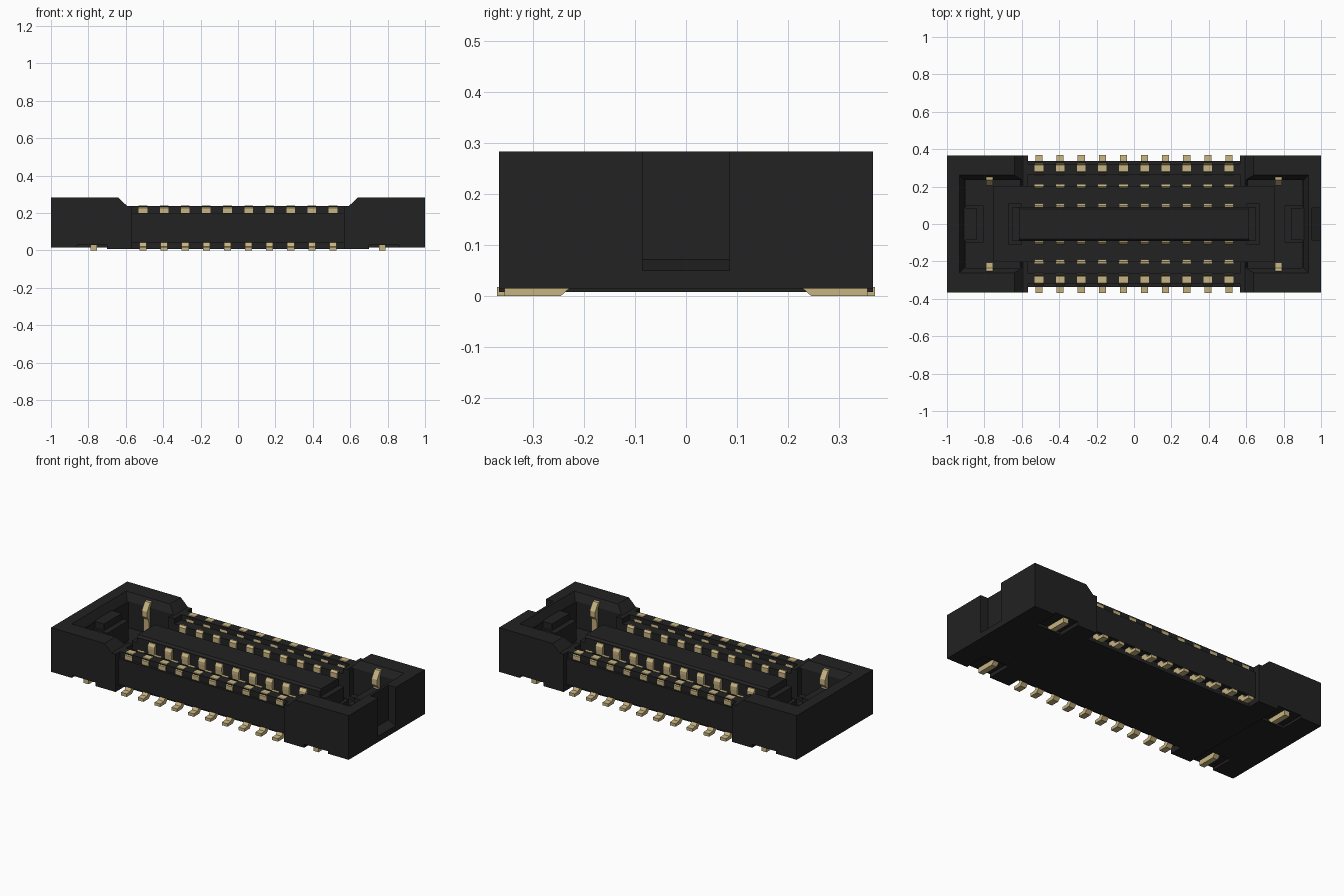
import bpy, bmesh
from mathutils import Vector

if "Cube" in bpy.data.objects:
    bpy.data.objects.remove(bpy.data.objects["Cube"], do_unlink=True)


def material(name, rgb):
    m = bpy.data.materials.new(name)
    m.use_nodes = True
    m.diffuse_color = (*rgb, 1)
    bsdf = m.node_tree.nodes["Principled BSDF"]
    bsdf.inputs["Base Color"].default_value = (*rgb, 1)
    bsdf.inputs["Roughness"].default_value = 0.6
    return m


BLACK = material("black plastic", (0.016, 0.016, 0.016))
GOLD = material("gold metal", (0.57, 0.455, 0.22))


def add_prism(bm, profile, lo, hi, axis):
    """Extrude a closed profile: axis 'x' takes (y, z), axis 'y' takes (x, z)."""
    def place(p, t):
        return Vector((t, p[0], p[1])) if axis == "x" else Vector((p[0], t, p[1]))
    a = [bm.verts.new(place(p, lo)) for p in profile]
    b = [bm.verts.new(place(p, hi)) for p in profile]
    bm.faces.new(a)
    bm.faces.new(b[::-1])
    n = len(profile)
    for i in range(n):
        j = (i + 1) % n
        bm.faces.new((a[i], b[i], b[j], a[j]))


def add_box(bm, x, y, z, taper=0.0):
    """Box from ranges; taper shrinks the bottom face on every side."""
    v = []
    for k, t in ((z[0], taper), (z[1], 0)):
        v.append([bm.verts.new(c) for c in (
            (x[0] + t, y[0] + t, k), (x[1] - t, y[0] + t, k),
            (x[1] - t, y[1] - t, k), (x[0] + t, y[1] - t, k))])
    bm.faces.new(v[0][::-1])
    bm.faces.new(v[1])
    for i in range(4):
        j = (i + 1) % 4
        bm.faces.new((v[0][i], v[0][j], v[1][j], v[1][i]))


def finish(name, bm, mat):
    bmesh.ops.recalc_face_normals(bm, faces=bm.faces)
    me = bpy.data.meshes.new(name)
    bm.to_mesh(me)
    bm.free()
    me.materials.append(mat)
    ob = bpy.data.objects.new(name, me)
    bpy.context.collection.objects.link(ob)
    return ob


def span(s, a, b):
    """Range a..b mirrored when s is -1."""
    return tuple(sorted((s * a, s * b)))


# Housing: stepped outline with high ends
half = [(0.7, 0.008), (0.7, 0.015), (1, 0.015), (1, 0.283), (0.64, 0.283), (0.593, 0.237)]
bm = bmesh.new()
add_prism(bm, half + [(-x, z) for x, z in half[::-1]], -0.366, 0.366, "y")
housing = finish("housing", bm, BLACK)


def cut(fill):
    bm = bmesh.new()
    fill(bm)
    tool = finish("housing_cutter", bm, BLACK)
    tool.hide_render = True
    mod = housing.modifiers.new("cut", "BOOLEAN")
    mod.operation = "DIFFERENCE"
    mod.solver = "EXACT"
    mod.object = tool
    bpy.context.view_layer.objects.active = housing
    bpy.ops.object.modifier_apply(modifier=mod.name)
    bpy.data.objects.remove(tool, do_unlink=True)


# Central cavity
cut(lambda b: add_box(b, (-0.75, 0.75), (-0.2, 0.2), (0.06, 0.5)))
for s in (-1, 1):
    # Wide end cavities with a sloped rim
    cut(lambda b: add_box(b, span(s, 0.61, 0.90), (-0.235, 0.235), (0.08, 0.5)))
    cut(lambda b: add_box(b, span(s, 0.575, 0.935), (-0.262, 0.262), (0.235, 0.285), 0.03))
    # Long sides: setback, outer shoulder, inner ledge, underside relief
    cut(lambda b: add_box(b, (-0.566, 0.566), span(s, 0.337, 0.5), (-0.1, 0.5)))
    cut(lambda b: add_box(b, (-0.566, 0.566), span(s, 0.322, 0.5), (0.2, 0.5)))
    cut(lambda b: add_box(b, (-0.566, 0.566), span(s, 0.15, 0.265), (0.205, 0.5)))
    cut(lambda b: add_box(b, (-0.566, 0.566), span(s, 0.285, 0.5), (-0.1, 0.043)))
    # Underside notches around the anchor feet
    for t in (-1, 1):
        cut(lambda b: add_box(b, span(s, 0.7, 0.86), span(t, 0.22, 0.5), (-0.1, 0.03)))
# Keying slot in one end wall, with a sloped foot
cut(lambda b: add_prism(b, [(0.95, 0.072), (1.0, 0.05), (1.1, 0.05), (1.1, 0.5), (0.95, 0.5)],
                        -0.085, 0.085, "y"))

# Central tongue with lower stepped ends and base
bm = bmesh.new()
add_prism(bm, [(-0.092, 0.05), (-0.092, 0.222), (-0.08, 0.234),
               (0.08, 0.234), (0.092, 0.222), (0.092, 0.05)], -0.615, 0.615, "x")
for s in (-1, 1):
    add_box(bm, span(s, 0.60, 0.65), (-0.09, 0.09), (0.05, 0.19))
    add_box(bm, span(s, 0.60, 0.67), (-0.11, 0.11), (0.05, 0.11))
finish("tongue", bm, BLACK)

# End ribs: a broad stop on each end wall
for s, name in ((1, "left_end_rib"), (-1, "right_end_rib")):
    bm = bmesh.new()
    add_box(bm, span(s, 0.805, 0.92), (-0.1, 0.1), (0.07, 0.2))
    add_box(bm, span(s, 0.84, 0.92), (-0.085, 0.085), (0.19, 0.24))
    finish(name, bm, BLACK)

# Contacts: solder tail, wall cap, and two springs per position
TAIL = [(0.37, 0.0), (0.37, 0.018), (0.335, 0.02), (0.318, 0.044),
        (0.28, 0.044), (0.28, 0.025), (0.30, 0.02), (0.318, 0.0)]
CAP = [(0.326, 0.198), (0.326, 0.226), (0.316, 0.24), (0.28, 0.24), (0.266, 0.226), (0.262, 0.198)]
WALL_SPRING = [(0.212, 0.08), (0.212, 0.209), (0.2, 0.212), (0.19, 0.2), (0.19, 0.175), (0.198, 0.08)]
TONGUE_SPRING = [(0.085, 0.07), (0.085, 0.216), (0.098, 0.216), (0.109, 0.2), (0.109, 0.182), (0.097, 0.07)]
for s, side in ((-1, "front"), (1, "back")):
    for name, prof, w in (("solder_tails", TAIL, 0.038), ("wall_caps", CAP, 0.046),
                          ("wall_springs", WALL_SPRING, 0.046),
                          ("tongue_springs", TONGUE_SPRING, 0.046)):
        bm = bmesh.new()
        for i in range(10):
            x = -0.508 + i * 0.1129
            add_prism(bm, [(s * y, z) for y, z in prof], x - w / 2, x + w / 2, "x")
        finish(f"{side}_{name}", bm, GOLD)

# Anchors: upright strip in each corner and a foot underneath
FOOT = [(0.355, 0.0), (0.355, 0.036), (0.22, 0.036), (0.225, 0.018), (0.245, 0.0)]
STRIP = [(0.245, 0.07), (0.245, 0.235), (0.256, 0.258), (0.250, 0.272), (0.235, 0.27),
         (0.205, 0.225), (0.205, 0.19), (0.22, 0.17), (0.225, 0.07)]
for sx, a in ((1, "left"), (-1, "right")):
    for sy, b in ((-1, "front"), (1, "back")):
        bm = bmesh.new()
        for prof, w in ((FOOT, 0.034), (STRIP, 0.036)):
            add_prism(bm, [(sy * y, z) for y, z in prof],
                      sx * 0.772 - w / 2, sx * 0.772 + w / 2, "x")
        finish(f"{b}_{a}_anchor", bm, GOLD)
